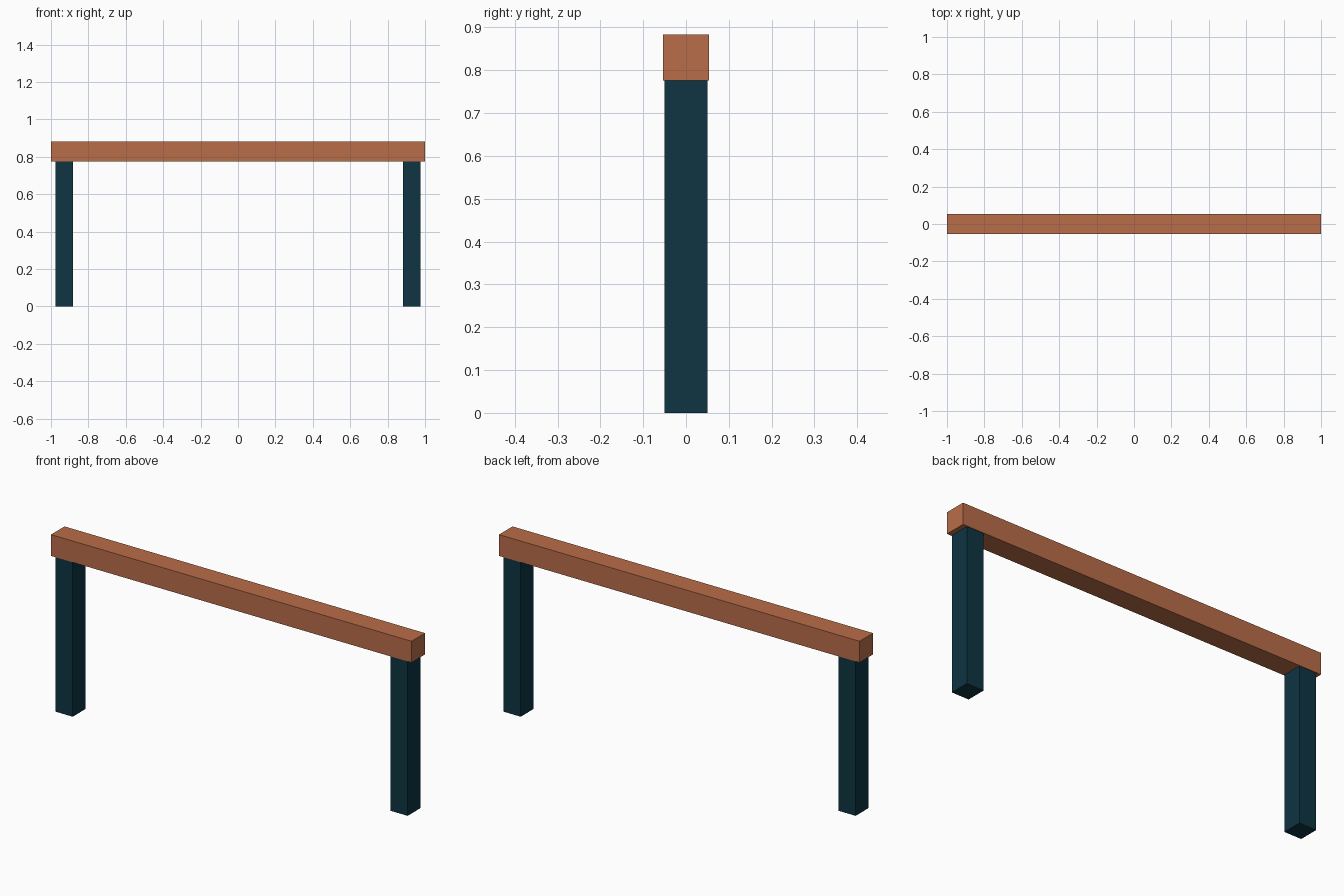
import bpy

if "Cube" in bpy.data.objects:
    bpy.data.objects.remove(bpy.data.objects["Cube"])


def material(name, rgb):
    m = bpy.data.materials.new(name)
    m.diffuse_color = (*rgb, 1.0)
    m.use_nodes = True
    m.node_tree.nodes["Principled BSDF"].inputs["Base Color"].default_value = m.diffuse_color
    return m


def box(name, size, center, mat):
    bpy.ops.mesh.primitive_cube_add(size=1, location=center)
    ob = bpy.context.object
    ob.name = name
    ob.scale = size
    bpy.ops.object.transform_apply(location=False, rotation=False, scale=True)
    ob.data.materials.append(mat)
    return ob


wood = material("warm_wood", (0.485, 0.153, 0.067))
paint = material("dark_teal_paint", (0.0045, 0.035, 0.055))

LEG_H = 0.776
BEAM = 0.107

# Square beam resting on the two legs
box("top_beam", (2.0, BEAM, BEAM), (0, 0, LEG_H + BEAM / 2), wood)

# Upright legs, one near each end
for side, sx in (("left", -1), ("right", 1)):
    box(side + "_leg", (0.094, 0.10, LEG_H), (sx * 0.929, 0, LEG_H / 2), paint)
